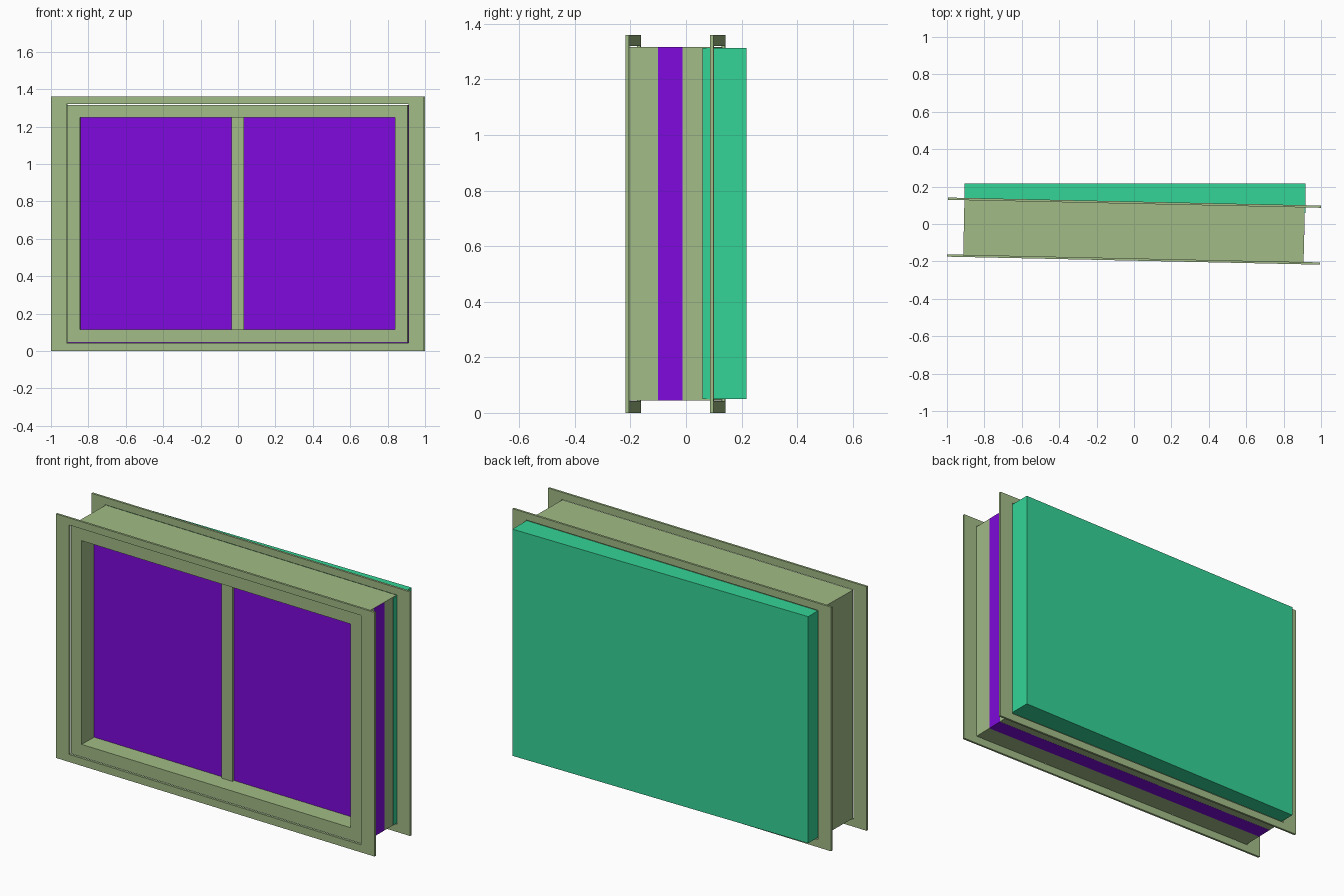
import bpy, bmesh
from math import radians
from mathutils import Matrix

if "Cube" in bpy.data.objects:
    bpy.data.objects.remove(bpy.data.objects["Cube"])

# whole window is turned slightly; only the backing block stays square to the axes
TURN = Matrix.Translation((0, -0.038, 0)) @ Matrix.Rotation(radians(-1.23), 4, 'Z')

def material(name, rgb):
    m = bpy.data.materials.new(name)
    m.diffuse_color = (*rgb, 1)
    m.use_nodes = True
    m.node_tree.nodes["Principled BSDF"].inputs["Base Color"].default_value = m.diffuse_color
    return m

OLIVE = material("olive_paint", (0.36, 0.50, 0.24))
PURPLE = material("purple_glass", (0.21, 0.003, 0.72))
GREEN = material("green_block", (0.035, 0.66, 0.31))

def finish(name, bm, mat, matrix):
    bmesh.ops.recalc_face_normals(bm, faces=bm.faces)
    me = bpy.data.meshes.new(name)
    bm.to_mesh(me)
    bm.free()
    me.materials.append(mat)
    ob = bpy.data.objects.new(name, me)
    bpy.context.collection.objects.link(ob)
    ob.matrix_world = matrix

def box(name, x0, x1, y0, y1, z0, z1, mat, matrix=TURN):
    bm = bmesh.new()
    bmesh.ops.create_cube(bm, size=1)
    bmesh.ops.scale(bm, vec=(x1 - x0, y1 - y0, z1 - z0), verts=bm.verts)
    bmesh.ops.translate(bm, vec=((x0 + x1) / 2, (y0 + y1) / 2, (z0 + z1) / 2), verts=bm.verts)
    finish(name, bm, mat, matrix)

def ring(name, outer, inner, y0, y1, mat):
    """Rectangular frame; outer and inner are (half width, z bottom, z top)."""
    bm = bmesh.new()
    loops = []
    for (w, b, t), y in ((outer, y0), (outer, y1), (inner, y1), (inner, y0)):
        loops.append([bm.verts.new((x, y, z)) for x, z in ((-w, b), (w, b), (w, t), (-w, t))])
    for k in range(4):
        a, c = loops[k], loops[(k + 1) % 4]
        for i in range(4):
            j = (i + 1) % 4
            bm.faces.new((a[i], a[j], c[j], c[i]))
    finish(name, bm, mat, TURN)

# front and back trim flanges
for label, y0 in (("front", -0.158), ("back", 0.146)):
    ring(label + "_flange", (0.997, 0, 1.36), (0.914, 0.042, 1.32), y0, y0 + 0.012, OLIVE)

# deep window casing and the central bar
ring("casing", (0.91, 0.045, 1.317), (0.842, 0.115, 1.25), -0.150, 0.150, OLIVE)
box("centre_bar", -0.034, 0.034, -0.057, -0.04, 0.11, 1.255, OLIVE)

# glazing slab, as wide as the casing
box("glazing", -0.9098, 0.9105, -0.043, 0.045, 0.0445, 1.3167, PURPLE)

# backing block
box("backing_block", -0.905, 0.918, 0.06, 0.217, 0.05, 1.313, GREEN, Matrix.Identity(4))
